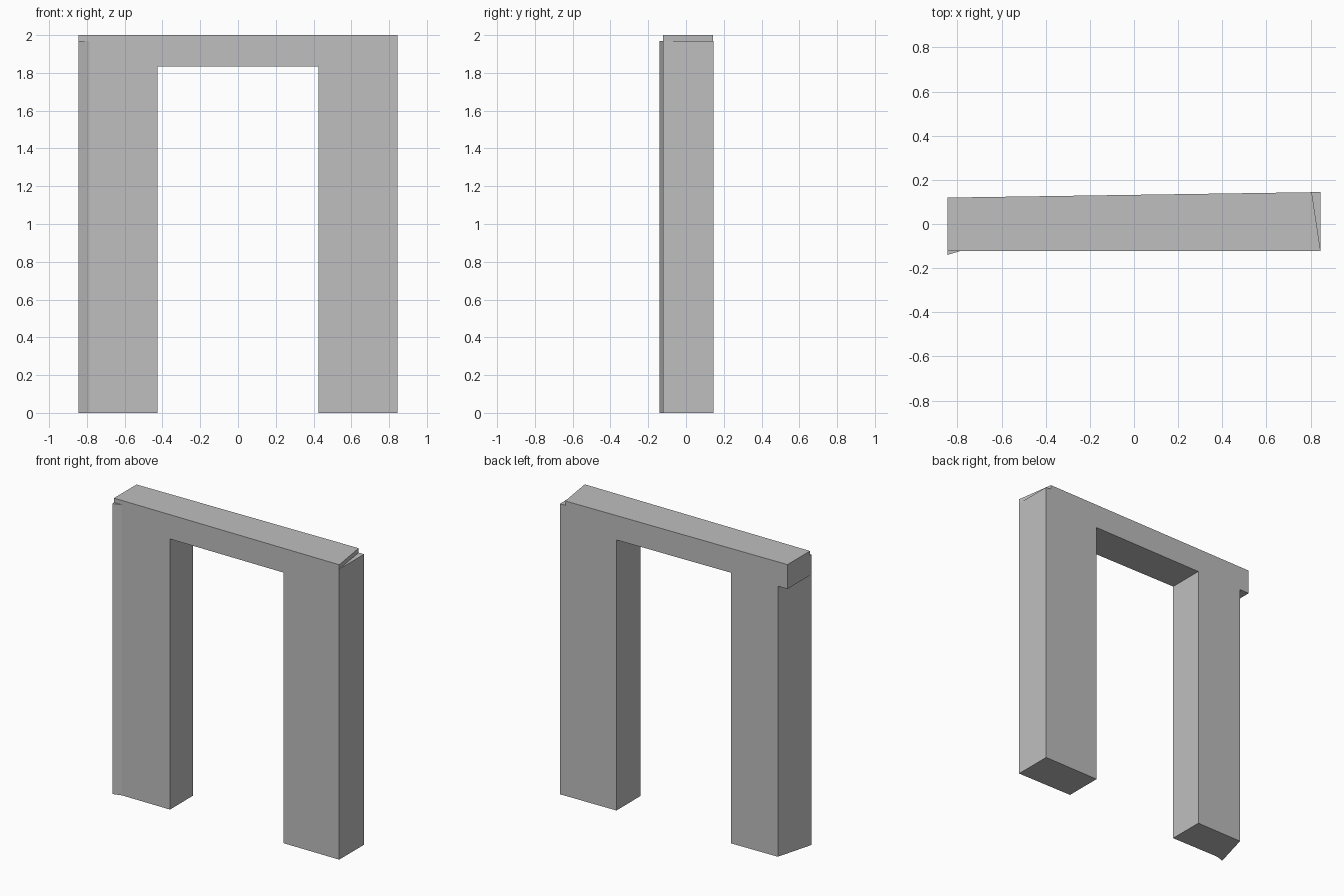
import bpy
import bmesh

cube = bpy.data.objects.get("Cube")
if cube:
    bpy.data.objects.remove(cube, do_unlink=True)

# One plain grey for the whole frame
GREY = (0.52, 0.52, 0.52, 1.0)
mat = bpy.data.materials.new("wall_grey")
mat.use_nodes = True
mat.diffuse_color = GREY
mat.node_tree.nodes["Principled BSDF"].inputs["Base Color"].default_value = GREY

HALF = 0.845        # half the wall length
OPENING = 0.425     # half the doorway width
FRONT = -0.122      # front wall plane
HEAD = 1.835        # underside of the lintel
STEP = 1.97         # top of the corner pieces
TOP = 2.0


def back(x):
    """The back plane is slightly skewed along the wall."""
    return 0.132 + 0.0148 * x


def prism(name, outline, bottom, top):
    """Extrude a plan outline between two heights."""
    bm = bmesh.new()
    base = bm.faces.new([bm.verts.new((x, y, bottom)) for x, y in outline])
    up = bmesh.ops.extrude_face_region(bm, geom=[base])["geom"]
    verts = [g for g in up if isinstance(g, bmesh.types.BMVert)]
    bmesh.ops.translate(bm, vec=(0, 0, top - bottom), verts=verts)
    bmesh.ops.recalc_face_normals(bm, faces=bm.faces)
    mesh = bpy.data.meshes.new(name)
    bm.to_mesh(mesh)
    bm.free()
    mesh.materials.append(mat)
    obj = bpy.data.objects.new(name, mesh)
    bpy.context.scene.collection.objects.link(obj)
    return obj


spur_tip = (-HALF, -0.14)
spur_root = (-0.785, FRONT)
left_corner = (HALF, FRONT)
left_back = (HALF, back(HALF))
lintel_back = (0.805, back(0.805))

# Lintel with one mitred end
prism("lintel", [(-HALF, FRONT), left_corner, lintel_back, (-HALF, back(-HALF))], HEAD, TOP)

# Straight leg, and the low shoulder beside the mitred end
prism("left_leg", [(OPENING, FRONT), left_corner, left_back, (OPENING, back(OPENING))], 0, HEAD)
prism("left_shoulder", [left_corner, left_back, lintel_back], HEAD, STEP)

# Leg with a skewed end, and the spur that rises in front of the lintel
prism("right_leg", [spur_tip, spur_root, (-OPENING, FRONT),
                    (-OPENING, back(-OPENING)), (-0.773, back(-0.773))], 0, HEAD)
prism("right_spur", [spur_tip, spur_root, (-HALF, FRONT)], HEAD, STEP)
